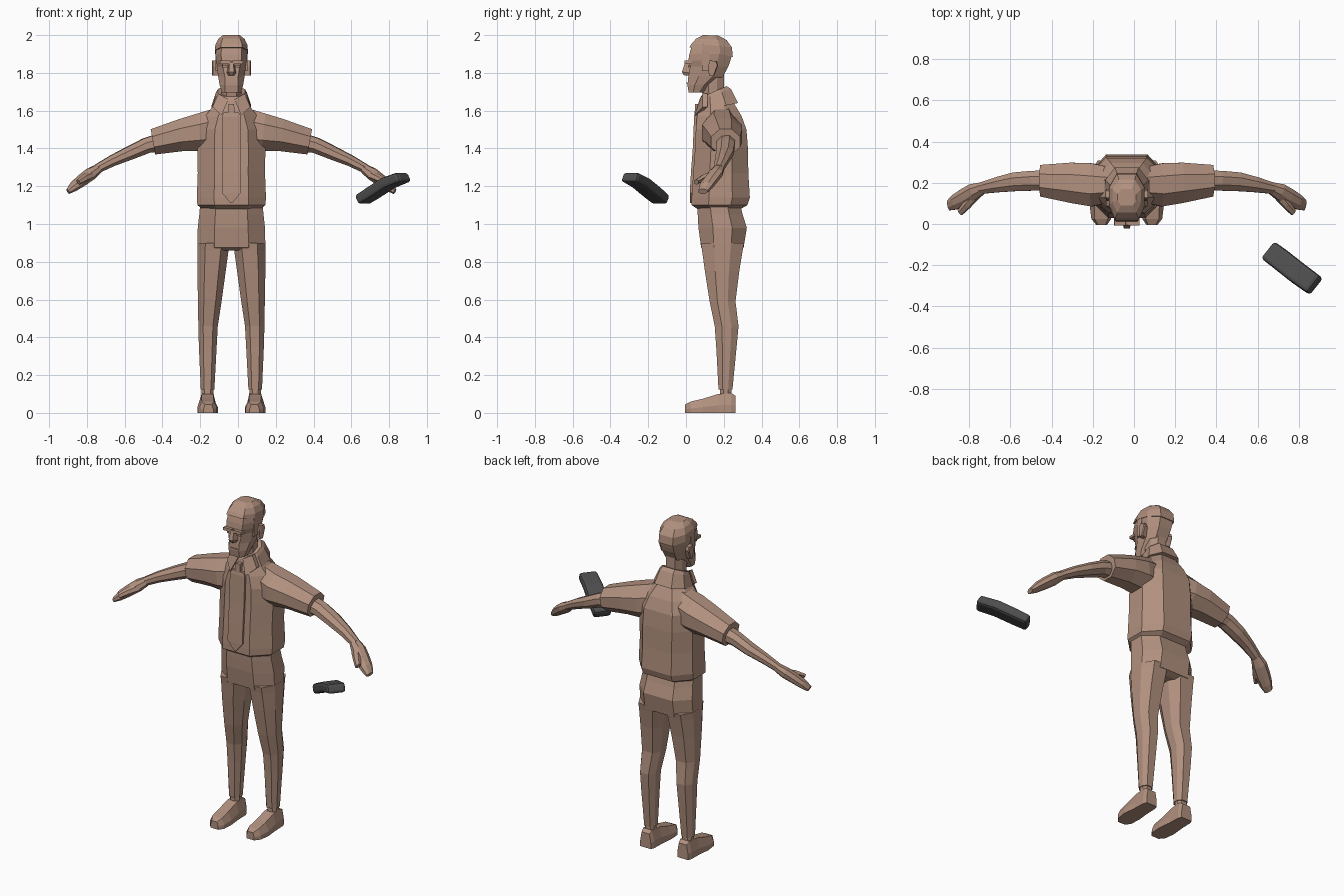
import bpy, bmesh, math
from mathutils import Vector

CX = -0.035  # centre line of the figure


def material(name, rgb):
    m = bpy.data.materials.new(name)
    m.diffuse_color = (*rgb, 1)
    return m


CLAY = material("clay_brown", (0.44, 0.28, 0.21))
GREY = material("dark_grey", (0.075, 0.075, 0.075))


def loft(name, rings, mirror=False, mat=CLAY, x=CX, bevel=0):
    """Skin a list of equal-length point rings and cap both ends."""
    bm = bmesh.new()
    loops = [[bm.verts.new(p) for p in r] for r in rings]
    n = len(loops[0])
    for a, b in zip(loops, loops[1:]):
        for i in range(n):
            j = (i + 1) % n
            bm.faces.new((a[i], a[j], b[j], b[i]))
    bm.faces.new(loops[0][::-1])
    bm.faces.new(loops[-1])
    bmesh.ops.recalc_face_normals(bm, faces=bm.faces)
    me = bpy.data.meshes.new(name)
    bm.to_mesh(me)
    bm.free()
    me.materials.append(mat)
    ob = bpy.data.objects.new(name, me)
    bpy.context.collection.objects.link(ob)
    ob.location.x = x
    if mirror:
        ob.modifiers.new("Mirror", 'MIRROR')
    if bevel:
        mod = ob.modifiers.new("Bevel", 'BEVEL')
        mod.width, mod.segments, mod.limit_method = bevel, 2, 'ANGLE'
    return ob


def ring(z, w, yf, yb, c=0, ff=0.5, fb=0.55, tilt=0):
    """Eight-sided level section: half width w, front yf, back yb."""
    d = yb - yf
    pts = [(-ff * w, 0), (ff * w, 0), (w, .3), (w, .7),
           (fb * w, 1), (-fb * w, 1), (-w, .7), (-w, .3)]
    return [(c + px, yf + t * d, z + tilt * t) for px, t in pts]


def limb(x, y, z, hy, hz, kz=0.4, ky=0.2, n=8):
    """Section across an arm, leaning to stay square to its direction."""
    pts = []
    for i in range(n):
        a = 2 * math.pi * (i + .5) / n
        dy, dz = hy * math.cos(a) * 1.08, hz * math.sin(a) * 1.08
        pts.append((x + kz * dz + ky * dy, y + dy, z + dz))
    return pts


def box(name, x0, x1, y0, y1, z0, z1, mirror=False, taper=1.0):
    cx, cy = (x0 + x1) / 2, (y0 + y1) / 2
    base = [(x0, y0), (x1, y0), (x1, y1), (x0, y1)]
    lo = [(px, py, z0) for px, py in base]
    hi = [(cx + (px - cx) * taper, cy + (py - cy) * taper, z1) for px, py in base]
    return loft(name, [lo, hi], mirror)


# Shirt body with overhanging hem
loft("shirt", [ring(*r) for r in [
    (1.08, .155, .06, .29), (1.10, .18, .03, .325), (1.14, .183, .03, .338),
    (1.27, .178, .038, .33), (1.40, .18, .048, .328), (1.50, .175, .052, .32),
    (1.57, .14, .058, .295), (1.62, .10, .07, .265), (1.67, .075, .085, .235)]])

# Sleeves
loft("sleeve", [limb(*r) for r in [
    (.08, .19, 1.50, .085, .115, 0, 0), (.17, .19, 1.485, .105, .10, .1, 0),
    (.27, .20, 1.47, .098, .085, .1, 0), (.415, .21, 1.435, .077, .067, .18, 0)]],
    mirror=True)

# Arms down to the wrist, then palm and fingers
loft("arm", [limb(*r) for r in [
    (.38, .21, 1.43, .05, .045), (.45, .21, 1.415, .048, .038),
    (.54, .205, 1.375, .045, .033), (.63, .19, 1.335, .036, .027),
    (.715, .172, 1.29, .026, .022)]], mirror=True)
loft("hand", [limb(*r) for r in [
    (.70, .175, 1.295, .027, .022, .4, .3), (.745, .155, 1.265, .037, .028, .5, .4),
    (.79, .128, 1.232, .038, .026, .5, .4), (.835, .105, 1.198, .034, .022, .5, .3),
    (.865, .09, 1.172, .024, .012, .5, .2)]], mirror=True)
loft("thumb", [limb(*r, n=6) for r in [
    (.73, .15, 1.265, .022, .02, .5, .6), (.775, .095, 1.245, .018, .017, .5, .6),
    (.81, .055, 1.222, .013, .013, .5, .6)]], mirror=True)

# Trousers: seat and two legs
loft("trouser_seat", [ring(*r) for r in [
    (1.11, .165, .06, .285), (1.05, .17, .062, .30), (.98, .178, .066, .322),
    (.875, .18, .08, .305), (.86, .12, .11, .27)]])
loft("trouser_leg", [ring(z, (o - i) / 2, yf, yb, c=(o + i) / 2) for z, o, i, yf, yb in [
    (.90, .18, .012, .078, .308), (.86, .18, .015, .085, .30), (.75, .18, .03, .10, .282),
    (.59, .177, .052, .125, .262), (.46, .175, .072, .152, .278),
    (.35, .172, .078, .160, .268), (.125, .162, .09, .172, .246)]], mirror=True)

# Ankles and shoes
loft("ankle", [ring(z, .031, .18, .24, c=.126) for z in (.08, .14)], mirror=True)


def shoe_section(y, c, w, wt, h):
    return [(c - w, y, 0), (c + w, y, 0), (c + w, y, h * .4),
            (c + wt, y, h), (c - wt, y, h), (c - w, y, h * .4)]


loft("shoe", [shoe_section(*s) for s in [
    (-.005, .122, .026, .018, .045), (.025, .124, .048, .032, .06),
    (.09, .126, .054, .032, .075), (.17, .126, .046, .031, .10),
    (.24, .126, .044, .031, .105), (.262, .126, .036, .026, .09)]], mirror=True)

# Neck and head
loft("neck", [ring(1.62, .06, .10, .22), ring(1.70, .052, .085, .20), ring(1.80, .055, .08, .20)])
loft("head", [ring(z, w, yf, yb, ff=f) for z, w, yf, yb, f in [
    (1.695, .05, .014, .095, .7), (1.735, .062, .008, .135, .55), (1.78, .070, .012, .195, .5),
    (1.835, .076, .022, .225, .6), (1.865, .08, .012, .235, .65), (1.90, .084, .018, .244, .65),
    (1.94, .080, .03, .238, .65), (1.97, .070, .045, .21, .65)]])

# Hair cap, with sideburns in front of the ears
loft("hair", [ring(z, w, yf, yb, ff=.65, tilt=t) for z, w, yf, yb, t in [
    (1.935, .087, .018, .248, -.05), (1.955, .085, .03, .243, -.02),
    (1.982, .07, .055, .215, -.008), (2.0, .045, .09, .17, -.002)]])
box("sideburn", .070, .085, .085, .125, 1.81, 1.94, mirror=True)

# Face: brow ridge, eyes, nose, mouth
box("brow", .004, .062, -.008, .03, 1.848, 1.865, mirror=True, taper=.95)
box("eye", .018, .046, .010, .018, 1.828, 1.842, mirror=True)
loft("nose", [
    [(-.010, -.004, 1.858), (.010, -.004, 1.858), (.012, .03, 1.858), (-.012, .03, 1.858)],
    [(-.014, -.022, 1.805), (.014, -.022, 1.805), (.026, .02, 1.80), (-.026, .02, 1.80)],
    [(-.008, -.012, 1.788), (.008, -.012, 1.788), (.018, .02, 1.785), (-.018, .02, 1.785)]])
box("mouth", -.026, .026, .003, .012, 1.742, 1.748)

# Ears
loft("ear", [[(x, y0, 1.785), (x, y1, 1.785), (x, y1 + .02, 1.84), (x, y1 + .012, 1.862),
              (x, y0 + .004, 1.865), (x, y0 - .005, 1.835)]
             for x, y0, y1 in [(.065, .128, .145), (.098, .122, .15), (.103, .13, .145)]], mirror=True)

# Collar band rising to the back, and folded front points
loft("collar", [ring(1.60, .105, .068, .275, tilt=.04), ring(1.655, .082, .078, .238, tilt=.06),
                ring(1.675, .072, .088, .215, tilt=.055)])
flap = [(.016, .072, 1.66), (.07, .088, 1.69), (.10, .088, 1.62), (.052, .045, 1.575)]
loft("collar_point", [flap, [(x, y + .025, z) for x, y, z in flap]], mirror=True)

# Tie: knot and blade lying on the shirt front
box("tie_knot", -.018, .018, .045, .08, 1.575, 1.635, taper=.8)
loft("tie_blade", [[(-w, y, z), (w, y, z), (w, y + .025, z), (-w, y + .025, z)] for w, y, z in [
    (.04, .047, 1.59), (.05, .043, 1.57), (.05, .036, 1.40), (.05, .026, 1.27),
    (.05, .02, 1.165), (.004, .02, 1.11)]])

# Separate bent slab with rounded edges
side = Vector((.62, .78, 0))


def slab_section(x, y, z, w, t):
    c, up = Vector((x, y, z)), Vector((-.38, .30, .87))
    return [c + side * a * w + up * b * t for a, b in ((-1, -1), (1, -1), (1, 1), (-1, 1))]


slab = loft("handheld_slab", [slab_section(*s) for s in [
    (.655, -.13, 1.127, .052, .028), (.715, -.175, 1.165, .054, .03),
    (.795, -.238, 1.217, .054, .03), (.88, -.30, 1.25, .052, .028)]],
    mat=GREY, x=0, bevel=.016)
